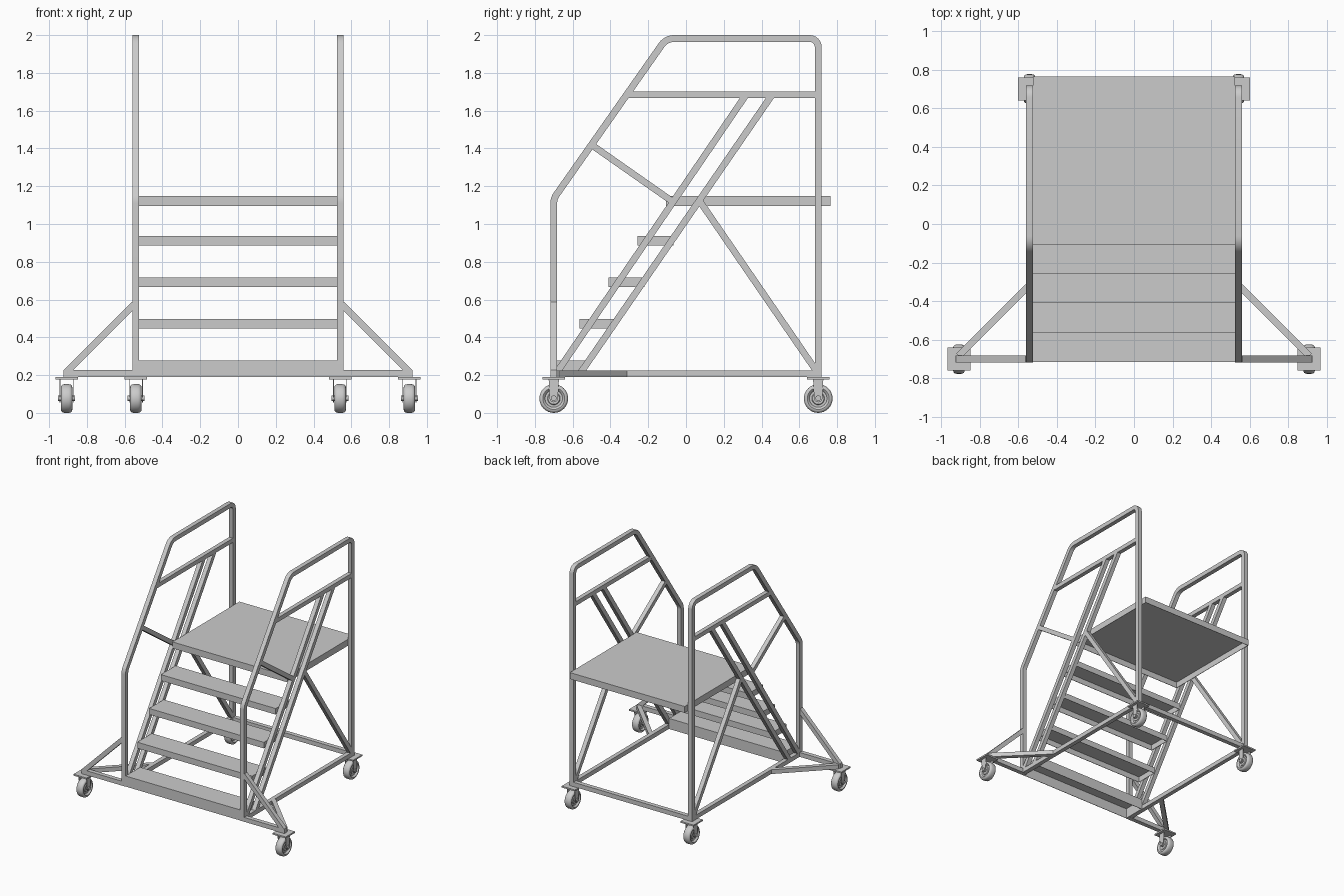
import bpy, bmesh, math
from mathutils import Vector

if "Cube" in bpy.data.objects:
    bpy.data.objects.remove(bpy.data.objects["Cube"])

T = 0.036          # tube size
SX = 0.541         # side frame plane
X, Y, Z = Vector((1, 0, 0)), Vector((0, 1, 0)), Vector((0, 0, 1))


def make(name, bm, smooth=False):
    bmesh.ops.recalc_face_normals(bm, faces=bm.faces)
    me = bpy.data.meshes.new(name)
    bm.to_mesh(me)
    bm.free()
    ob = bpy.data.objects.new(name, me)
    bpy.context.collection.objects.link(ob)
    if smooth:
        bpy.ops.object.select_all(action='DESELECT')
        ob.select_set(True)
        bpy.context.view_layer.objects.active = ob
        bpy.ops.object.shade_smooth_by_angle(angle=math.radians(35))
    return ob


def sweep(name, pts, side, size=T, smooth=False):
    """Square tube along a path lying in the plane perpendicular to side."""
    pts = [Vector(p) for p in pts]
    bm, rings, h = bmesh.new(), [], size / 2
    for i, p in enumerate(pts):
        a = (p - pts[i - 1]).normalized() if i else (pts[1] - p).normalized()
        b = (pts[i + 1] - p).normalized() if i < len(pts) - 1 else a
        n = (side.cross(a) + side.cross(b)).normalized()
        n /= n.dot(side.cross(a))
        rings.append([bm.verts.new(p + side * h * u + n * h * v)
                      for u, v in ((-1, -1), (1, -1), (1, 1), (-1, 1))])
    for r, s in zip(rings, rings[1:]):
        for k in range(4):
            bm.faces.new((r[k], r[(k + 1) % 4], s[(k + 1) % 4], s[k]))
    bm.faces.new(rings[0])
    bm.faces.new(rings[-1])
    return make(name, bm, smooth)


def fillet(prev, p, nxt, r, n=6):
    """Arc of radius r replacing corner p."""
    a, b = (prev - p).normalized(), (nxt - p).normalized()
    half = a.angle(b) / 2
    c = p + (a + b).normalized() * r / math.sin(half)
    s, e = p + a * r / math.tan(half) - c, p + b * r / math.tan(half) - c
    return [c + s.slerp(e, i / n) * r / s.slerp(e, i / n).length for i in range(n + 1)]


def box_bm(x0, x1, y0, y1, z0, z1):
    bm = bmesh.new()
    bmesh.ops.create_cube(bm, size=1)
    for v in bm.verts:
        v.co = Vector(((x0 + x1) / 2 + v.co.x * (x1 - x0),
                       (y0 + y1) / 2 + v.co.y * (y1 - y0),
                       (z0 + z1) / 2 + v.co.z * (z1 - z0)))
    return bm


def tray(name, y0, y1, z0, z1):
    """Folded sheet, open underneath."""
    bm = box_bm(-0.523, 0.523, y0, y1, z0, z1)
    bm.normal_update()
    bmesh.ops.delete(bm, geom=[f for f in bm.faces if f.normal.z < -0.5], context='FACES')
    me = bmesh.ops.recalc_face_normals(bm, faces=bm.faces)
    ob = make(name, bm)
    m = ob.modifiers.new("sheet", 'SOLIDIFY')
    m.thickness, m.offset = 0.005, -1


def lathe_x(name, profile, loc, seg=32):
    """Revolve (x, radius) points around the x axis."""
    bm = bmesh.new()
    vs = [bm.verts.new((x, 0, r)) for x, r in profile]
    es = [bm.edges.new(e) for e in zip(vs, vs[1:])]
    bmesh.ops.spin(bm, geom=vs + es, cent=(0, 0, 0), axis=X, angle=2 * math.pi, steps=seg)
    bmesh.ops.remove_doubles(bm, verts=bm.verts, dist=1e-5)
    bmesh.ops.translate(bm, verts=bm.verts, vec=loc)
    make(name, bm, True)


def caster(name, x, y):
    make(name + "_plate", box_bm(x - 0.06, x + 0.06, y - 0.06, y + 0.06, 0.178, 0.19))
    # wheel with rounded tyre and recessed hub
    half = [(0.022, 0.0), (0.022, 0.03), (0.017, 0.034), (0.017, 0.046), (0.026, 0.052),
            (0.030, 0.058), (0.029, 0.066), (0.023, 0.073), (0.012, 0.076)]
    prof = half + [(-a, r) for a, r in reversed(half)]
    lathe_x(name + "_wheel", prof, (x, y, 0.076))
    lathe_x(name + "_axle", [(-0.045, 0), (-0.045, 0.015), (0.045, 0.015), (0.045, 0)],
            (x, y, 0.078), 16)
    # fork cheeks with rounded lower ends
    for k in (-1, 1):
        bm = bmesh.new()
        out = [(0.027, 0.178)] + [(0.022 * math.cos(t), 0.078 - 0.022 * math.sin(t))
                                  for t in (i * math.pi / 8 for i in range(9))] + [(-0.027, 0.178)]
        f = bm.faces.new([bm.verts.new((x + k * 0.034, y + a, z)) for a, z in out])
        g = bmesh.ops.extrude_face_region(bm, geom=[f])["geom"]
        bmesh.ops.translate(bm, verts=[v for v in g if isinstance(v, bmesh.types.BMVert)],
                            vec=(k * 0.003, 0, 0))
        make(name + "_fork", bm)


for s, tag in ((-1, "left_"), (1, "right_")):
    x = s * SX
    P = lambda y, z: Vector((x, y, z))
    # bent handrail loop: front post, slope, top rail, rear post
    c = [P(-0.70, 0.19), P(-0.70, 1.135), P(-0.105, 1.982), P(0.70, 1.982), P(0.70, 0.19)]
    path = [c[0]]
    for i, r in ((1, 0.08), (2, 0.08), (3, 0.045)):
        path += fillet(c[i - 1], c[i], c[i + 1], r)
    sweep(tag + "handrail", path + [c[4]], X, T, True)
    # straight members of the side frame
    for nm, a, b in (("base_rail", (-0.70, 0.208), (0.70, 0.208)),
                     ("mid_rail", (-0.313, 1.684), (0.70, 1.684)),
                     ("front_stringer", (-0.688, 0.208), (0.318, 1.684)),
                     ("rear_stringer", (-0.561, 0.208), (0.456, 1.684)),
                     ("rear_brace", (0.07, 1.125), (0.695, 0.215)),
                     ("upper_brace", (-0.50, 1.419), (-0.08, 1.125))):
        sweep(tag + nm, [P(*a), P(*b)], X, 0.035)
    # outrigger with upright and flat diagonals
    sweep(tag + "outrigger", [(x, -0.70, 0.208), (s * 0.925, -0.70, 0.208)], Y)
    sweep(tag + "outrigger_upright_brace", [(s * 0.55, -0.70, 0.574), (s * 0.909, -0.70, 0.215)], Y, 0.035)
    sweep(tag + "outrigger_flat_brace", [(s * 0.55, -0.325, 0.208), (s * 0.909, -0.684, 0.208)], Z, 0.035)
    # casters
    caster(tag + "front_caster", s * 0.907, -0.70)
    caster(tag + "rear_caster", x, 0.70)

# rear base crossbar
sweep("rear_crossbar", [(-SX, 0.70, 0.208), (SX, 0.70, 0.208)], Y)

# treads and platform
for i in range(4):
    y, z = -0.716 + 0.153 * i, 0.277 + 0.22 * i
    tray(f"tread_{i + 1}", y, y + 0.19, 0.19 if i == 0 else z - 0.05, z)
tray("platform", -0.105, 0.765, 1.095, 1.148)
